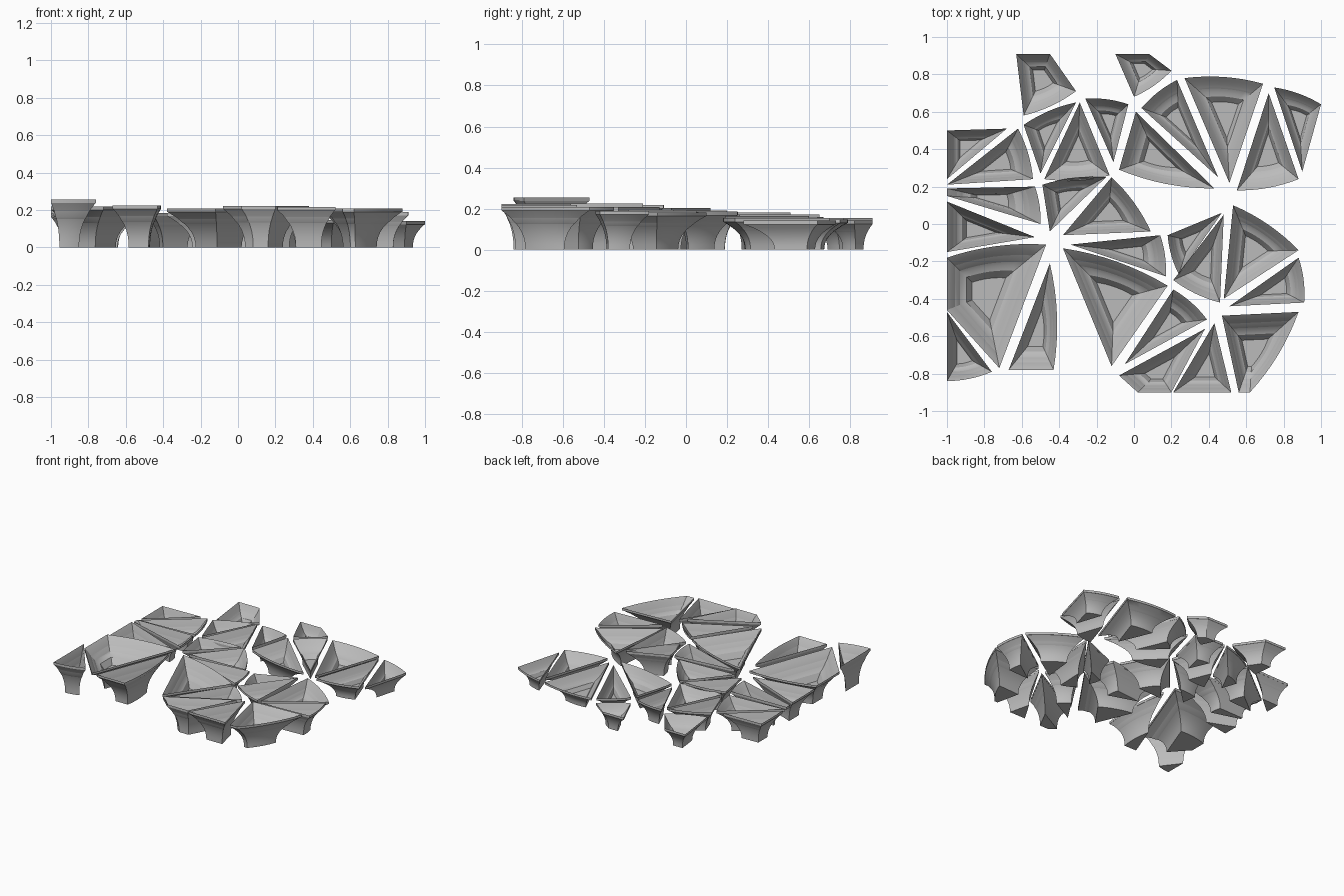
import bpy, bmesh
from mathutils import Vector

if "Cube" in bpy.data.objects:
    bpy.data.objects.remove(bpy.data.objects["Cube"], do_unlink=True)

grey = bpy.data.materials.new("stone_grey")
grey.use_nodes = True
grey.diffuse_color = (0.5, 0.5, 0.5, 1)
grey.node_tree.nodes["Principled BSDF"].inputs["Base Color"].default_value = (0.5, 0.5, 0.5, 1)

STEM = 0.44        # stem size relative to the rim
STEPS = 7          # rings along the flared underside
ARC = 8            # segments along the bowed edge


def outline(corners, bow):
    """Corner points with the first edge bowed outwards by a share of its length."""
    pts = [Vector(c) / 100 for c in corners]
    centre = sum(pts, Vector((0, 0))) / len(pts)
    a, b = pts[0], pts[1]
    side = Vector((b.y - a.y, a.x - b.x))
    if side.dot((a + b) / 2 - centre) < 0:
        side = -side
    arc = []
    for i in range(ARC):
        t = i / ARC
        arc.append(a.lerp(b, t) + side * bow * 4 * t * (1 - t))
    for p in arc:
        p.x = max(-1, min(1, p.x))
    return arc + pts[1:], centre


def profile(height):
    """Scale and height pairs from the foot, up the flare, over the lip, into the bowl."""
    lip = height - 0.018
    rings = []
    for i in range(STEPS + 1):
        u = i / STEPS
        rings.append((STEM + (0.99 - STEM) * u ** 2.3, lip * u))
    rings += [(1, lip), (1, height), (0.9, height - 0.02)]
    for u in (0.75, 0.5, 0.25, 0):
        rings.append((0.48 + 0.42 * u, height * 0.5 + (height * 0.5 - 0.02) * u ** 1.6))
    rings.append((0.34, height * 0.3))
    return rings


def bowl(name, corners, bow):
    pts, centre = outline(corners, bow)
    height = 0.185 - 0.05 * centre.y - 0.018 * centre.x
    if centre.x < -0.85 and centre.y < -0.6:
        height = 0.255
    bm = bmesh.new()
    rings = []
    for scale, z in profile(height):
        flat = [centre + (p - centre) * scale for p in pts]
        rings.append([bm.verts.new((p.x, p.y, z)) for p in flat])
    n = len(pts)
    for low, high in zip(rings, rings[1:]):
        for i in range(n):
            j = (i + 1) % n
            bm.faces.new((low[i], low[j], high[j], high[i]))
    bm.faces.new(rings[0])
    bm.faces.new(rings[-1])
    bmesh.ops.recalc_face_normals(bm, faces=bm.faces)
    mesh = bpy.data.meshes.new(name)
    bm.to_mesh(mesh)
    bm.free()
    mesh.materials.append(grey)
    obj = bpy.data.objects.new(name, mesh)
    bpy.context.collection.objects.link(obj)
    bpy.ops.object.select_all(action="DESELECT")
    obj.select_set(True)
    bpy.context.view_layer.objects.active = obj
    bpy.ops.object.shade_smooth_by_angle(angle=0.5)


# Each bowl: rim corners in hundredths, with the bowed edge first
back_left = [
    [(-31, 71), (-59, 58), (-63, 91), (-45, 91)],
    [(20, 82), (0, 68), (-10, 91), (8, 91)],
    [(-26, 67), (-3, 64), (-11, 33)],
    [(-31, 65), (-59, 53), (-50, 27)],
    [(-48, 24), (-13, 26), (-29, 65)],
    [(-62, 51), (-54, 24), (-100, 21)],
    [(-100, 50), (-68, 51), (-100, 24)],
    [(-53, 20), (-50, 0), (-100, 15), (-100, 19)],
]
front_left = [
    [(-100, 12), (-100, -15), (-53, -7)],
    [(-100, -18), (-47, -11), (-72, -77), (-100, -46)],
    [(-76, -79), (-100, -84), (-100, -47)],
    [(-45, -21), (-43, -78), (-67, -78)],
    [(-38, -13), (18, -33), (-12, -76)],
    [(14, -6), (17, -28), (-34, -11)],
    [(-12, 25), (9, -4), (-38, -6)],
    [(-49, 21), (-15, 25), (-45, -4)],
]
back_right = [
    [(-8, 29), (43, 19), (1, 60)],
    [(23, 77), (4, 62), (45, 25)],
    [(27, 78), (69, 75), (51, 22)],
    [(88, 24), (55, 18), (72, 70)],
    [(75, 73), (100, 64), (90, 28)],
]
front_right = [
    [(18, -6), (24, -27), (47, 6)],
    [(46, -42), (21, -30), (48, 5)],
    [(53, 10), (88, -14), (48, -40)],
    [(88, -18), (91, -42), (51, -44)],
    [(88, -47), (62, -90), (56, -90), (47, -49)],
    [(21, -90), (52, -90), (43, -53)],
    [(38, -56), (20, -90), (2, -90), (-8, -81)],
    [(21, -35), (39, -51), (-5, -75)],
]
straight = {(-100, 50), (-100, 12), (21, -90), (38, -56)}

clusters = {"back_left": back_left, "front_left": front_left,
            "back_right": back_right, "front_right": front_right}
for cluster, bowls in clusters.items():
    for k, corners in enumerate(bowls, 1):
        bow = 0 if corners[0] in straight else 0.05
        bowl(f"{cluster}_bowl_{k}", corners, bow)
